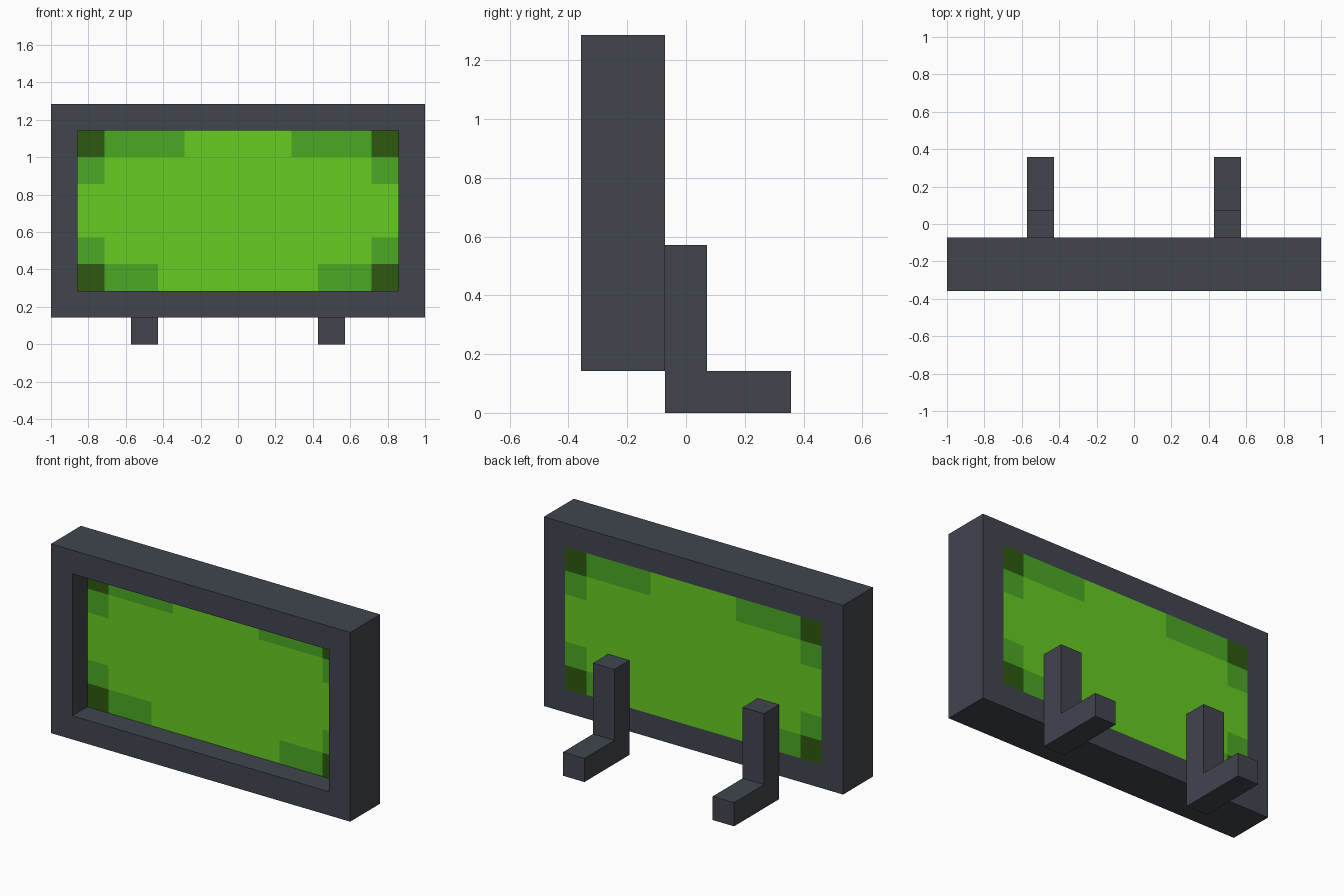
import bpy, bmesh
from mathutils import Vector, Matrix

if "Cube" in bpy.data.objects:
    bpy.data.objects.remove(bpy.data.objects["Cube"])

U = 1 / 7  # the model sits on a grid of sevenths


def material(name, rgb):
    m = bpy.data.materials.new(name)
    m.diffuse_color = (*rgb, 1)
    m.use_nodes = True
    m.node_tree.nodes["Principled BSDF"].inputs["Base Color"].default_value = m.diffuse_color
    return m


slate = material("slate grey", (0.052, 0.059, 0.076))
lime = material("lime green", (0.133, 0.597, 0.015))
leaf = material("leaf green", (0.072, 0.392, 0.018))
moss = material("dark moss green", (0.026, 0.100, 0.005))


def make_object(name, bm, mats):
    bmesh.ops.recalc_face_normals(bm, faces=bm.faces)
    me = bpy.data.meshes.new(name)
    bm.to_mesh(me)
    bm.free()
    for m in mats:
        me.materials.append(m)
    ob = bpy.data.objects.new(name, me)
    bpy.context.collection.objects.link(ob)
    return ob


def rect(bm, half_width, z0, z1, y):
    corners = [(-half_width, z0), (half_width, z0), (half_width, z1), (-half_width, z1)]
    return [bm.verts.new((x * U, y * U, z * U)) for x, z in corners]


# Frame: rectangular ring, section swept around the opening
bm = bmesh.new()
loops = [rect(bm, 7, 1, 9, -2.5), rect(bm, 7, 1, 9, -0.5),
         rect(bm, 6, 2, 8, -0.5), rect(bm, 6, 2, 8, -2.5)]
for a, b in zip(loops, loops[1:] + loops[:1]):
    for i in range(4):
        j = (i + 1) % 4
        bm.faces.new((a[i], a[j], b[j], b[i]))
make_object("frame", bm, [slate])

# Screen panel: recessed in front, flush at the back, cut along colour borders
bm = bmesh.new()
bmesh.ops.create_cube(bm, size=1, matrix=Matrix.Translation((0, -U, 5 * U))
                      @ Matrix.Diagonal((12 * U, U, 6 * U, 1)))
cuts = [((x, 0, 0), (1, 0, 0)) for x in (-5, -3, -2, 2, 3, 5)]
cuts += [((0, 0, z), (0, 0, 1)) for z in (3, 4, 6, 7)]
for co, no in cuts:
    bmesh.ops.bisect_plane(bm, geom=bm.verts[:] + bm.edges[:] + bm.faces[:],
                           plane_co=Vector(co) * U, plane_no=no)
for f in bm.faces:
    c = f.calc_center_median() / U
    x, z = abs(c.x), abs(c.z - 5)
    reach = 2 if c.z > 5 else 3   # the upper strips are longer
    if x > 5 and z > 2:
        f.material_index = 2
    elif (z > 2 and x > reach) or (x > 5 and z > 1):
        f.material_index = 1
make_object("screen_panel", bm, [lime, leaf, moss])

# Feet: L-shaped brackets behind the frame, mirrored
bm = bmesh.new()
profile = [(-0.5, 0), (2.5, 0), (2.5, 1), (0.5, 1), (0.5, 4), (-0.5, 4)]
face = bm.faces.new([bm.verts.new((3 * U, y * U, z * U)) for y, z in profile])
ext = bmesh.ops.extrude_face_region(bm, geom=[face])
bmesh.ops.translate(bm, vec=(U, 0, 0),
                    verts=[g for g in ext["geom"] if isinstance(g, bmesh.types.BMVert)])
feet = make_object("bracket_feet", bm, [slate])
feet.modifiers.new("mirror", 'MIRROR').use_axis[0] = True
